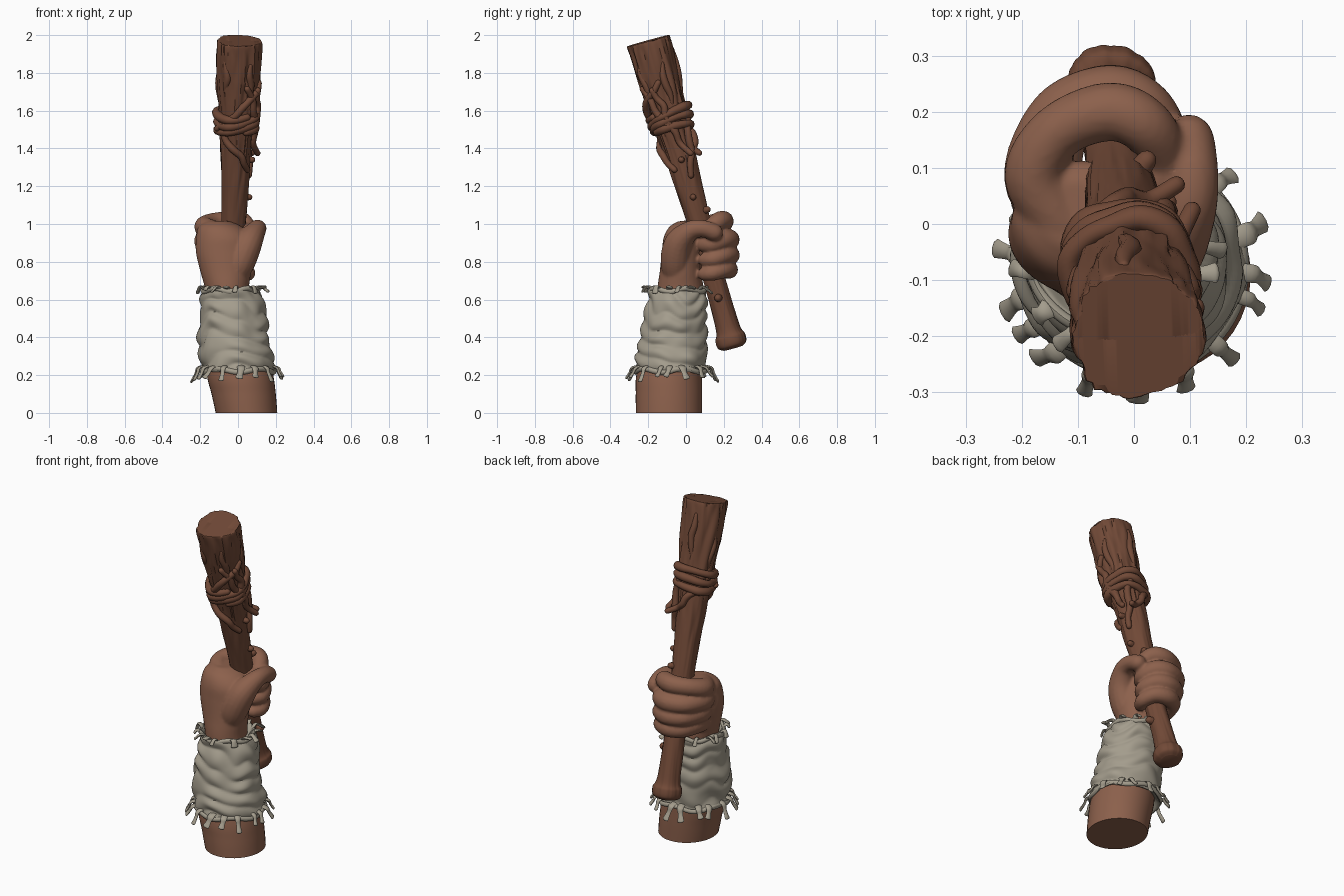
import bpy, bmesh, math, random
from mathutils import Vector, noise

if "Cube" in bpy.data.objects:
    bpy.data.objects.remove(bpy.data.objects["Cube"])

random.seed(4)
TAU = 2 * math.pi


def material(name, rgb):
    m = bpy.data.materials.new(name)
    m.diffuse_color = (*rgb, 1)
    m.use_nodes = True
    m.node_tree.nodes["Principled BSDF"].inputs["Base Color"].default_value = m.diffuse_color
    return m


SKIN = material("skin brown", (0.262, 0.118, 0.072))
WOOD = material("wood brown", (0.165, 0.067, 0.038))
CLOTH = material("cloth grey", (0.37, 0.335, 0.265))


def sweep(bm, keys, n=16, sub=6, flat=False, round_ends=True, u=None, wob=None):
    """Smooth tube through keys (x, y, z, rx[, ry]); flat keeps the rings horizontal."""
    K = [tuple(k) if len(k) == 5 else (*k, k[3]) for k in keys]
    S = []
    for i in range(len(K) - 1):
        a, b, c, d = K[max(i - 1, 0)], K[i], K[i + 1], K[min(i + 2, len(K) - 1)]
        for s in range(sub):
            t = s / sub
            S.append([0.5 * (2 * q + (r - p) * t + (2 * p - 5 * q + 4 * r - w) * t * t
                             + (3 * q - p - 3 * r + w) * t ** 3) for p, q, r, w in zip(a, b, c, d)])
    S.append(list(K[-1]))
    P = [Vector(s[:3]) for s in S]
    R = [(s[3], s[4]) for s in S]
    if round_ends and not flat:                       # hemispherical ends
        for end in (0, -1):
            t = (P[0] - P[1]).normalized() if end == 0 else (P[-1] - P[-2]).normalized()
            p0, r0 = P[end], R[end]
            for a in (0.5, 1.0, 1.4):
                p = p0 + t * min(r0) * math.sin(a)
                r = (r0[0] * math.cos(a), r0[1] * math.cos(a))
                if end == 0:
                    P.insert(0, p); R.insert(0, r)
                else:
                    P.append(p); R.append(r)
    u = Vector(u) if u else Vector((1, 0.05, 0.02))
    rings = []
    for i, p in enumerate(P):
        t = Vector((0, 0, 1)) if flat else (P[min(i + 1, len(P) - 1)] - P[max(i - 1, 0)]).normalized()
        u = Vector((1, 0, 0)) if flat else (u - t * u.dot(t)).normalized()
        v = t.cross(u)
        ring = []
        for j in range(n):
            th = TAU * j / n
            f = wob(th, p) if wob else 1
            ring.append(bm.verts.new(p + (u * R[i][0] * math.cos(th) + v * R[i][1] * math.sin(th)) * f))
        rings.append(ring)
    for a, b in zip(rings, rings[1:]):
        for j in range(n):
            k = (j + 1) % n
            bm.faces.new((a[j], a[k], b[k], b[j]))
    bm.faces.new(rings[0][::-1])
    bm.faces.new(rings[-1])


def finish(bm, name, mat, angle=50):
    bmesh.ops.recalc_face_normals(bm, faces=bm.faces)
    me = bpy.data.meshes.new(name)
    bm.to_mesh(me)
    bm.free()
    me.materials.append(mat)
    me.polygons.foreach_set("use_smooth", [True] * len(me.polygons))
    me.set_sharp_from_angle(angle=math.radians(angle))
    ob = bpy.data.objects.new(name, me)
    bpy.context.collection.objects.link(ob)
    return ob


# forearm with a flat cut at the base
bm = bmesh.new()
sweep(bm, [(.045, -.09, 0, .163, .175), (.03, -.09, .1, .17, .176), (.008, -.088, .22, .175, .172),
           (-.02, -.06, .45, .15, .14), (-.055, -.03, .62, .115, .12)], n=40, flat=True)
finish(bm, "forearm", SKIN)

# hand: palm, thumb and four curled fingers, fused together
bm = bmesh.new()
sweep(bm, [(-.05, -.03, .55, .115, .12), (-.058, -.03, .65, .115, .122), (-.065, -.027, .75, .135, .112),
           (-.073, -.02, .85, .15, .108), (-.078, -.008, .93, .143, .11), (-.095, .012, .985, .115, .1),
           (-.105, .02, 1.015, .06, .06)], n=32, flat=True)
sweep(bm, [(-.03, -.045, .7, .065), (.012, -.055, .8, .08), (.055, -.038, .9, .075), (.095, .025, .965, .053),
           (.105, .09, .975, .046), (.098, .15, .955, .046)])
for z, o, lift, r, k in ((.98, 0, .035, .05, 0), (.905, .03, .012, .051, 0),
                         (.825, .034, .01, .048, .015), (.75, .028, .008, .045, .035)):
    sweep(bm, [(-.13, 0, z - .01, r), (-.178 + k, .085, z + .005, r * 1.08), (-.135 + k * .6, .165 + o, z + lift * .8, r),
               (-.045, .2 + o, z + lift, r * 1.06), (.02, .175 + o, z + lift, r), (.052, .115 + o, z - .01, r * .9),
               (.035, .07 + o, z - .015, r * .8)])
hand = finish(bm, "hand", SKIN, 180)
mod = hand.modifiers.new("fuse", 'REMESH')
mod.mode = 'VOXEL'
mod.voxel_size = .008
mod.use_smooth_shade = True
mod = hand.modifiers.new("soften", 'SMOOTH')
mod.iterations = 4


# wrinkled cloth wrap: sagging, broken folds
def folds(th, p):
    c, s = math.cos(th), math.sin(th)
    drift = noise.noise(Vector((c * 1.4, s * 1.4, p.z * 3)))
    phase = math.pi * p.z / .092 + 1.1 * math.sin(th + .6) + .7 * math.sin(2 * th + 1.5) + 2.6 * drift
    depth = .6 + .7 * noise.noise(Vector((c * 1.8 + 5, s * 1.8, p.z * 7)))
    return .945 + .125 * abs(math.sin(phase)) * max(.15, depth)


bm = bmesh.new()
rim_lo = (0, -.075, .225, .195, .192)
rim_hi = (-.04, -.045, .65, .148, .15)
sweep(bm, [(.005, -.08, .25, .165, .165), (.002, -.078, .22, .18, .178), rim_lo, (-.005, -.078, .3, .198, .188),
           (-.025, -.065, .4, .187, .18), (-.025, -.06, .5, .18, .168), (-.035, -.045, .6, .165, .157),
           rim_hi, (-.042, -.042, .656, .138, .14), (-.045, -.04, .63, .115, .12)],
      n=84, sub=12, flat=True, wob=folds)
finish(bm, "arm_wrap", CLOTH, 60)

# hems and torn fringe tabs at both rims
bm = bmesh.new()
for (x, y, z, rx, ry), count, drop in ((rim_lo, 17, 1), (rim_hi, 15, 0)):
    hem = [(x + rx * math.cos(TAU * i / 24), y + ry * math.sin(TAU * i / 24),
            z + .01 * math.sin(i * 1.3), .014, .011) for i in range(25)]
    sweep(bm, hem, n=8, sub=3, u=(0, 0, 1))
    for i in range(count):
        a = TAU * (i + random.uniform(-.3, .3)) / count
        out = Vector((math.cos(a), math.sin(a), 0))
        base = Vector((x + rx * out.x, y + ry * out.y, z))
        L = random.uniform(.025, .065)
        if drop:
            offs = ((-.01, .022), (.02, .012), (.03, -.3 * L), (.035 + .3 * L, -L))
        else:
            offs = ((-.015, -.015), (.004, .012), (.02, .016), (L, random.uniform(-.015, .02)))
        w = random.uniform(.013, .021)
        skew = Vector((-out.y, out.x, 0)) * random.uniform(-.025, .025)
        keys = []
        for s, (o, h) in enumerate(offs):
            p = base + out * o + skew * (s / 3) ** 2
            keys.append((p.x, p.y, p.z + h, w * (.75 if s == 2 else 1), .007))
        sweep(bm, keys, n=8, sub=4, u=(-out.y, out.x, 0))
finish(bm, "wrap_fringe", CLOTH)

# club: leaning trunk, thicker toward the top, knob at the foot
PROFILE = [(.342, .05), (.36, .077), (.4, .08), (.46, .062), (.7, .057), (.95, .06), (1.15, .069),
           (1.4, .08), (1.6, .094), (1.8, .11), (1.955, .117), (1.967, .107)]


def axis(z):
    return Vector((-.045 + .05 * (z - .35) / 1.6, .248 - .275 * (z - .35), z))


def radius(z):
    for (a, ra), (b, rb) in zip(PROFILE, PROFILE[1:]):
        if z <= b:
            return ra + (rb - ra) * (z - a) / (b - a)
    return PROFILE[-1][1]


def on_club(th, z, lift=0):
    """Point on the club surface; angle 0 faces +x, a quarter turn faces +y."""
    r = radius(z) + lift
    return axis(z) + Vector((math.cos(th) * r, .964 * math.sin(th) * r, .265 * math.sin(th) * r))


def bark(th, p):
    k = min(1, max(.4, p.z - .6))
    c, s = math.cos(th), math.sin(th)
    groove = abs(math.sin(4.5 * th + 1.6 * p.z + 2.5 * noise.noise(p * 4)))
    lump = noise.noise(Vector((c * 1.3, s * 1.3, p.z * 4)))
    ridge = abs(noise.noise(Vector((c * 4, s * 4, p.z * 3.5))))
    return 1 + k * (.06 * groove - .05 + .14 * ridge) + .08 * lump


bm = bmesh.new()
sweep(bm, [(*axis(z), r) for z, r in PROFILE], n=72, sub=10, round_ends=False, wob=bark)
finish(bm, "club", WOOD, 45)

# a few peeling bark strips and knots
bm = bmesh.new()
for a, z0, z1 in ((-.9, 1.66, 1.86), (.3, 1.62, 1.84), (1.7, 1.66, 1.9), (2.9, 1.62, 1.8), (-2.2, 1.7, 1.88)):
    keys = []
    for s in range(5):
        z = z0 + (z1 - z0) * s / 4
        keys.append((*on_club(a + .08 * math.sin(s * 1.7 + a), z, -.004), (.006, .016, .02, .018, .01)[s]))
    sweep(bm, keys, n=10, sub=4)
for a, z, r in ((0, 1.34, .016), (.1, 1.14, .016), (-.1, .61, .02), (.95, 1.06, .018)):
    p, q = on_club(a, z, -.02), on_club(a, z, .012)
    sweep(bm, [(*p, r * 1.2), (*q, r)], n=12, sub=3, u=(0, 0, 1))
finish(bm, "bark_knots", WOOD)

# vines: coils around the trunk and diagonal strands with loose tips
bm = bmesh.new()
coil = []
for i in range(40):
    a = i * TAU / 13
    coil.append((*on_club(a - 1, 1.49 + .0029 * i + .022 * math.sin(a * .9 + 1), .013 + .007 * math.sin(i * 1.9)),
                 .022 + .003 * math.sin(i * 1.1)))
sweep(bm, coil, n=10, sub=4, u=(0, 0, 1))
for a0, z0, a1, z1, tip in ((-.1, 1.75, -2.6, 1.52, .02), (-2.8, 1.54, -.6, 1.3, 0), (-1.1, 1.74, .5, 1.36, .045),
                            (2.5, 1.52, .9, 1.35, .05), (.1, 1.45, -.4, 1.72, .01), (1.2, 1.6, .4, 1.25, 0)):
    keys = []
    for s in range(7):
        t = s / 6
        z = z0 + (z1 - z0) * t
        lift = .006 + .008 * math.sin(math.pi * t) + (tip if s == 6 else 0)
        keys.append((*on_club(a0 + (a1 - a0) * t + .1 * math.sin(s * 2), z, lift), .02 - .004 * abs(2 * t - 1)))
    sweep(bm, keys, n=10, sub=5)
finish(bm, "vines", WOOD)
